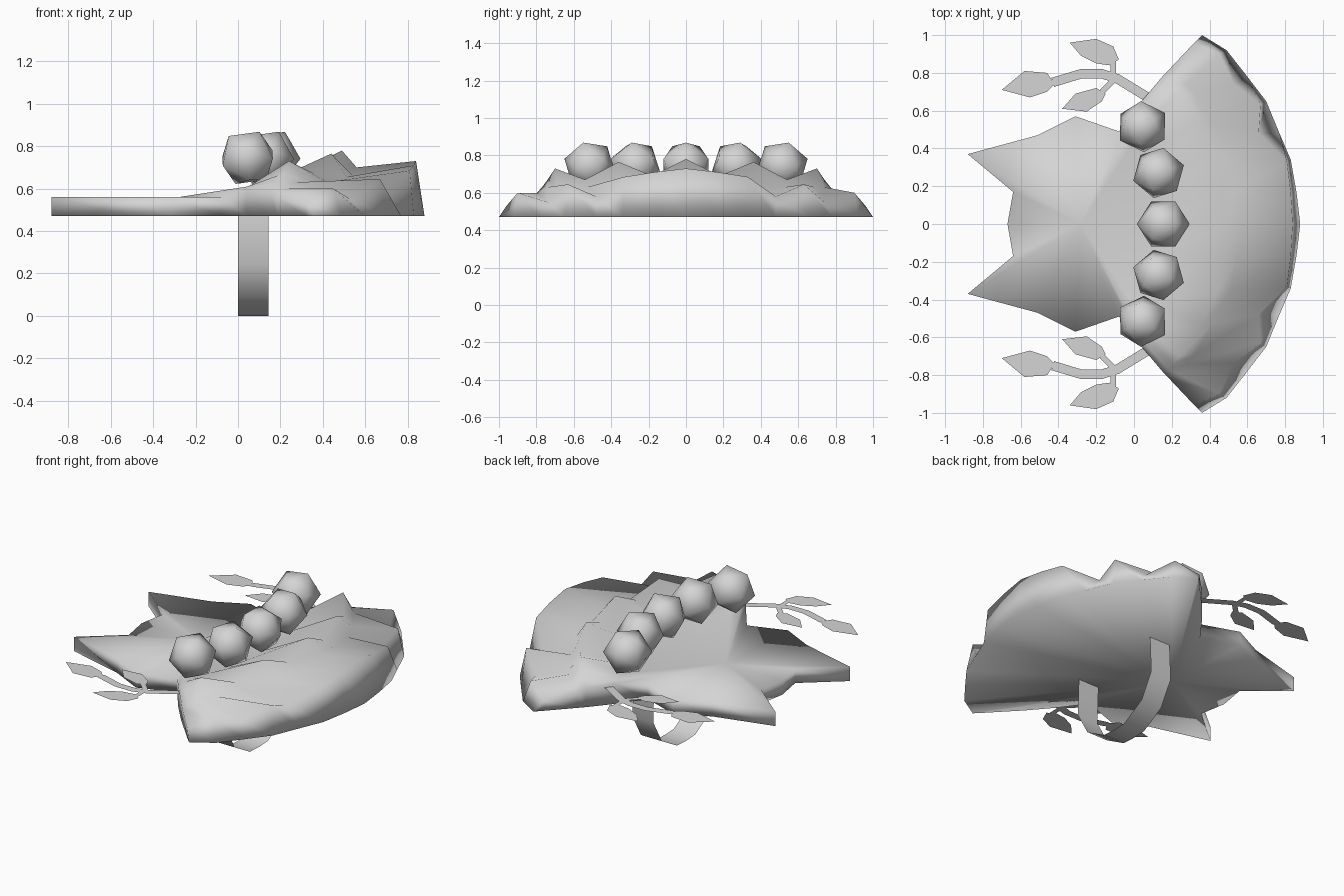
import bpy
import bmesh
import math
from mathutils import Vector, Matrix

default_cube = bpy.data.objects.get("Cube")
if default_cube:
    bpy.data.objects.remove(default_cube, do_unlink=True)

GREY = (0.66, 0.66, 0.66, 1.0)
BASE_Z = 0.47

# One plain grey material for every part
material = bpy.data.materials.new("plain grey")
material.use_nodes = True
material.diffuse_color = GREY
material.node_tree.nodes["Principled BSDF"].inputs["Base Color"].default_value = GREY


def finish(bm, name, smooth=True):
    """Turn a bmesh into a named object in the scene."""
    mesh = bpy.data.meshes.new(name)
    for face in bm.faces:
        face.smooth = smooth
    bm.to_mesh(mesh)
    bm.free()
    mesh.materials.append(material)
    obj = bpy.data.objects.new(name, mesh)
    bpy.context.collection.objects.link(obj)
    return obj


def mirrored(points):
    """Extend a row that starts on the centre line to both sides, from -y to +y."""
    points = [Vector(p) for p in points]
    flip = [Vector((p.x, -p.y, p.z)) for p in reversed(points[1:])]
    return flip + points


def fan_fill(bm, centre, loop):
    """Fill a closed loop with triangles around a centre point."""
    hub = bm.verts.new(centre)
    for i, vert in enumerate(loop):
        bm.faces.new((hub, vert, loop[(i + 1) % len(loop)]))


# Ruffled fan and pointed tail, as one solid body
def build_body():
    inner = mirrored([(.15, 0, .6), (.15, .15, .6), (.12, .28, .6), (.08, .4, .6),
                      (.06, .53, .61), (.05, .58, .61), (.045, .62, .61), (.04, .65, .6)])
    ridge = mirrored([(.49, 0, .78), (.47, .18, .69), (.44, .36, .765), (.36, .54, .67),
                      (.24, .7, .73), (.21, .74, .67), (.18, .77, .63), (.15, .78, .59)])
    rim = mirrored([(.84, 0, .73), (.83, .17, .71), (.81, .33, .685), (.66, .48, .58),
                    (.67, .63, .645), (.53, .74, .55), (.45, .9, .6), (.32, .96, .53)])
    base = mirrored([(x, y, BASE_Z) for x, y in (
        (.88, 0), (.86, .17), (.83, .34), (.77, .48),
        (.7, .65), (.6, .78), (.49, .92), (.36, 1))])
    trough = []
    for a, b in zip(ridge, rim):
        p = a.lerp(b, .2)
        p.z = min(a.z, max(b.z, .66)) - .03
        trough.append(p)

    bm = bmesh.new()
    rows = [[bm.verts.new(p) for p in row] for row in (inner, ridge, trough, rim, base)]
    for low, high in zip(rows, rows[1:]):
        for i in range(len(low) - 1):
            bm.faces.new((low[i], low[i + 1], high[i + 1], high[i]))

    # Tail surface radiates from a hub to its jagged outline
    side = [(-.08, .49), (-.31, .57), (-.51, .47), (-.88, .37), (-.64, .17)]
    outline = side + [(-.67, 0)] + [(x, -y) for x, y in reversed(side)]
    tail = [bm.verts.new((x, y, .56)) for x, y in outline]
    fan_fill(bm, (-.28, 0, .56), rows[0] + tail)

    # Walls drop from the open edge to the flat underside
    edge = [row[-1] for row in reversed(rows[:-1])] + tail + [row[0] for row in rows[:-1]]
    feet = [bm.verts.new((v.co.x, v.co.y, BASE_Z)) for v in edge]
    for i in range(len(edge) - 1):
        bm.faces.new((edge[i], edge[i + 1], feet[i + 1], feet[i]))
    bm.faces.new((rows[-1][-1], edge[0], feet[0]))
    bm.faces.new((rows[-1][0], feet[-1], edge[-1]))
    fan_fill(bm, (-.28, 0, BASE_Z), rows[-1] + feet)
    bmesh.ops.recalc_face_normals(bm, faces=bm.faces[:])
    finish(bm, "ruffled_body")


# Low-sided bead, face upward, tipped so that its outer corner rises
def build_bead(name, location, turn):
    bm = bmesh.new()
    bmesh.ops.create_icosphere(bm, subdivisions=1, radius=.14)
    bm.faces.ensure_lookup_table()
    bm.normal_update()
    level = bm.faces[0].normal.rotation_difference(Vector((0, 0, 1)))
    bmesh.ops.transform(bm, matrix=level.to_matrix().to_4x4(), verts=bm.verts[:])
    corner = max(bm.verts, key=lambda v: v.co.z).co
    spin = Matrix.Rotation(-math.atan2(corner.y, corner.x), 4, "Z")
    lean = Matrix.Rotation(math.radians(-9), 4, "Y")
    bmesh.ops.transform(bm, matrix=Matrix.Rotation(turn, 4, "Z") @ lean @ spin, verts=bm.verts[:])
    obj = finish(bm, name)
    obj.location = location


# Wrist strap: a thin sheet bent into a U
def build_strap():
    path = mirrored([(0, 0, 0), (0, .09, .005), (0, .24, .09), (0, .325, .24), (0, .315, BASE_Z)])
    bm = bmesh.new()
    near = [bm.verts.new(p) for p in path]
    far = [bm.verts.new(p + Vector((.145, 0, 0))) for p in path]
    for i in range(len(path) - 1):
        bm.faces.new((near[i], near[i + 1], far[i + 1], far[i]))
    finish(bm, "wrist_strap")


# Flat sprig: a stem, two short twigs and three leaves
def build_sprig(name, side):
    bm = bmesh.new()

    def ribbon(points, width):
        pts = [Vector(p) for p in points]
        pairs = []
        for i, p in enumerate(pts):
            along = (pts[min(i + 1, len(pts) - 1)] - pts[max(i - 1, 0)]).normalized()
            across = Vector((-along.y, along.x)) * width / 2
            pairs.append([bm.verts.new((q.x, q.y * side, .58)) for q in (p + across, p - across)])
        for a, b in zip(pairs, pairs[1:]):
            bm.faces.new((a[0], b[0], b[1], a[1]))

    def leaf(points):
        bm.faces.new([bm.verts.new((x, y * side, .58)) for x, y in points])

    ribbon([(.09, .66), (-.09, .77), (-.17, .795), (-.28, .795), (-.43, .75)], .05)
    ribbon([(-.11, .78), (-.11, .87)], .03)
    ribbon([(-.1, .77), (-.17, .7)], .03)
    leaf([(-.42, .74), (-.46, .8), (-.58, .81), (-.7, .71), (-.55, .67), (-.46, .7)])
    leaf([(-.08, .87), (-.11, .94), (-.2, .98), (-.34, .96), (-.28, .89), (-.2, .85), (-.13, .84)])
    leaf([(-.15, .69), (-.2, .72), (-.31, .69), (-.38, .61), (-.25, .595), (-.17, .65)])
    bm.normal_update()
    for face in bm.faces:
        if face.normal.z < 0:
            face.normal_flip()
    finish(bm, name, smooth=False)


build_body()
build_strap()
build_bead("bead_centre", (.155, 0, .745), 0)
for label, side in (("left", 1), ("right", -1)):
    build_bead("bead_middle_" + label, (.13, .27 * side, .745), .3 * side)
    build_bead("bead_outer_" + label, (.045, .515 * side, .745), .55 * side)
    build_sprig("sprig_" + label, side)
